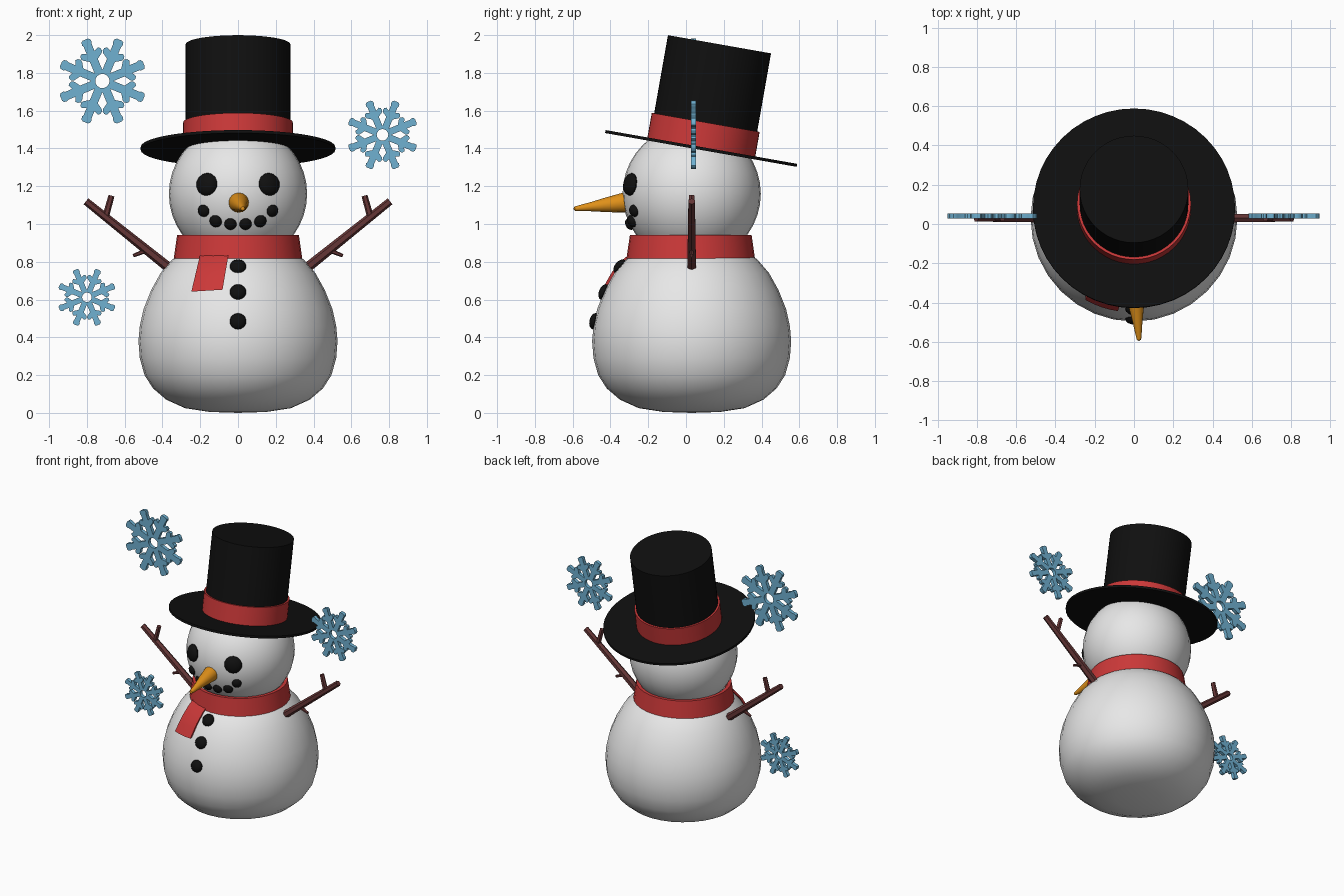
import bpy, bmesh, math
from mathutils import Vector, Matrix

if "Cube" in bpy.data.objects:
    bpy.data.objects.remove(bpy.data.objects["Cube"])


def material(name, rgb):
    m = bpy.data.materials.new(name)
    m.diffuse_color = (*rgb, 1)
    m.use_nodes = True
    m.node_tree.nodes["Principled BSDF"].inputs["Base Color"].default_value = m.diffuse_color
    return m


SNOW = material("snow white", (0.80, 0.80, 0.80))
COAL = material("coal black", (0.005, 0.005, 0.005))
RED = material("scarf red", (0.60, 0.04, 0.04))
ORANGE = material("carrot orange", (0.74, 0.28, 0.01))
BROWN = material("bark brown", (0.13, 0.037, 0.037))
ICE = material("ice blue", (0.16, 0.44, 0.64))
CY = 0.03  # depth of the body axis


def finish(bm, name, mat, matrix=Matrix(), angle=35):
    """Turn a bmesh into an object, smooth except across sharp edges."""
    bmesh.ops.remove_doubles(bm, verts=bm.verts, dist=1e-5)
    bmesh.ops.transform(bm, matrix=matrix, verts=bm.verts)
    bmesh.ops.recalc_face_normals(bm, faces=bm.faces)
    for f in bm.faces:
        f.smooth = True
    for e in bm.edges:
        e.smooth = e.calc_face_angle(0) < math.radians(angle)
    me = bpy.data.meshes.new(name)
    bm.to_mesh(me)
    bm.free()
    me.materials.append(mat)
    ob = bpy.data.objects.new(name, me)
    bpy.context.collection.objects.link(ob)
    return ob


def lathe(name, profile, mat, matrix, segs=32, closed=False):
    """Spin (radius, height) points about the local z axis."""
    bm = bmesh.new()
    pts = profile + profile[:1] if closed else profile
    vs = [bm.verts.new((r, 0, z)) for r, z in pts]
    es = [bm.edges.new(p) for p in zip(vs, vs[1:])]
    bmesh.ops.spin(bm, geom=vs + es, cent=(0, 0, 0), axis=(0, 0, 1),
                   angle=2 * math.pi, steps=segs)
    return finish(bm, name, mat, matrix)


def aim(origin, direction):
    """Matrix that moves to origin and points local z along direction."""
    q = Vector(direction).to_track_quat('Z', 'Y')
    return Matrix.Translation(origin) @ q.to_matrix().to_4x4()


def pebble(name, origin, normal, radius, thick):
    bm = bmesh.new()
    bmesh.ops.create_uvsphere(bm, u_segments=14, v_segments=8, radius=1)
    m = aim(origin, normal) @ Matrix.Diagonal((radius, radius, thick, 1))
    return finish(bm, name, COAL, m)


def stick(name, a, b, r1, r2):
    a, b = Vector(a), Vector(b)
    bm = bmesh.new()
    bmesh.ops.create_cone(bm, cap_ends=True, segments=6, radius1=r1, radius2=r2,
                          depth=(b - a).length)
    return finish(bm, name, BROWN, aim((a + b) / 2, b - a))


# Body
BODY = [(0, 0), (.15, .005), (.28, .025), (.38, .07), (.45, .13), (.495, .2),
        (.52, .29), (.527, .38), (.52, .46), (.50, .55), (.46, .65),
        (.41, .74), (.35, .81), (.27, .87), (0, .92)]
axis = Matrix.Translation((0, CY, 0))
lathe("body", BODY, SNOW, axis)


def body_radius(z):
    for (r0, z0), (r1, z1) in zip(BODY, BODY[1:]):
        if z0 <= z <= z1:
            return r0 + (r1 - r0) * (z - z0) / (z1 - z0)


# Head
HEAD, HR = Vector((0, CY, 1.16)), 0.366
bm = bmesh.new()
bmesh.ops.create_uvsphere(bm, u_segments=32, v_segments=20, radius=HR)
finish(bm, "head", SNOW, Matrix.Translation(HEAD))

# Eyes and mouth, set on the head surface
face = [("eye", .165, 1.21, .061, .032), ("mouth_outer", .182, 1.07, .033, .024),
        ("mouth_middle", .118, 1.015, .034, .024), ("mouth_inner", .04, 1.0, .033, .024)]
for name, x, z, r, t in face:
    for s, side in ((-1, "left"), (1, "right")):
        dz = z - HEAD.z
        n = Vector((s * x, -math.sqrt(HR**2 - x**2 - dz**2), dz))
        pebble(f"{name}_{side}", HEAD + n, n, r, t)

# Buttons, set on the body surface
for i, z in enumerate((.775, .64, .485)):
    slope = (body_radius(z + .03) - body_radius(z - .03)) / .06
    pebble(f"button_{i + 1}", (0, CY - body_radius(z), z), (0, -1, -slope), .044, .027)

# Carrot nose
base, tip = Vector((0.0, -.27, 1.12)), Vector((.026, -.597, 1.08))
L = (tip - base).length
lathe("nose", [(0, 0), (.05, .01), (.054, .05), (.047, .10), (.036, .17), (.025, .23),
               (.015, L - .03), (.011, L - .008), (0, L)], ORANGE, aim(base, tip - base), 16)

# Scarf collar
lathe("scarf_collar", [(.34, .818), (.322, .943), (.298, .943), (.30, .818)],
      RED, Matrix.Translation((0, .025, 0)), closed=True)

# Scarf tail, draped over the body
bm = bmesh.new()
NU, NV = 4, 6
rows = []
for j in range(NV + 1):
    t = j / NV
    row = []
    for i in range(NU + 1):
        u = i / NU
        x = (-.20 + .15 * u) * (1 - t) + (-.247 + .165 * u) * t
        z = .84 - (.198 - .01 * u) * t
        pair = []
        for off in (.004, .022):
            r = min(body_radius(z), .335 + .3 * t) + off
            pair.append(bm.verts.new((x, CY - math.sqrt(r * r - x * x), z)))
        row.append(pair)
    rows.append(row)
for j in range(NV):
    for i in range(NU):
        q = (rows[j][i], rows[j][i + 1], rows[j + 1][i + 1], rows[j + 1][i])
        for k in (0, 1):
            bm.faces.new([p[k] for p in q])
rim = (rows[0] + [r[-1] for r in rows[1:]] + rows[-1][-2::-1]
       + [r[0] for r in rows[-2:0:-1]])
for a, b in zip(rim, rim[1:] + rim[:1]):
    bm.faces.new((a[0], b[0], b[1], a[1]))
finish(bm, "scarf_tail", RED)

# Top hat, tipped backwards
hat = Matrix.Translation((0, .08, 1.40)) @ Matrix.Rotation(math.radians(-10), 4, 'X')
lathe("hat", [(0, -.008), (.515, -.008), (.515, .008), (.277, .008), (.277, .56), (0, .56)],
      COAL, hat, 48)
lathe("hat_band", [(.27, .005), (.29, .005), (.29, .14), (.27, .14)], RED, hat, 48, closed=True)

# Twig arms
for s, side in ((-1, "left"), (1, "right")):
    def p(x, z):
        return (s * x, CY, z)
    stick(f"arm_{side}", p(.34, .748), p(.805, 1.12), .027, .02)
    stick(f"upper_twig_{side}", p(.70, 1.04), p(.67, 1.15), .018, .016)
    stick(f"lower_twig_{side}", p(.48, .862), p(.555, .832), .013, .009)


# Snowflakes: eight copies of one branch outline (along, across) with a centre hole
def snowflake(name, x, z, size, thick=.026):
    a = math.pi / 8
    w = .095
    half = [(w / math.tan(a), w), (.50, w), (.58, .22), (.63, .255), (.70, .24), (.735, .19),
            (.69, w), (.86, w), (.90, .115), (.97, .105), (1.0, .06)]
    hole = [(.16 * math.cos(t), .16 * math.sin(t)) for t in (-a, 0, a)]
    outline = hole + half + [(u, -v) for u, v in reversed(half)]
    bm = bmesh.new()
    for k in range(8):
        t = a + k * 2 * a
        c, s = math.cos(t), math.sin(t)
        bm.faces.new([bm.verts.new((size * (u * c - v * s), 0, size * (u * s + v * c)))
                      for u, v in outline])
    bmesh.ops.remove_doubles(bm, verts=bm.verts, dist=1e-4)
    ext = bmesh.ops.extrude_face_region(bm, geom=bm.faces[:], use_keep_orig=True)
    bmesh.ops.translate(bm, vec=(0, thick, 0),
                        verts=[g for g in ext["geom"] if isinstance(g, bmesh.types.BMVert)])
    finish(bm, name, ICE, Matrix.Translation((x, .04 - thick / 2, z)))


snowflake("snowflake_large", -.718, 1.757, .237)
snowflake("snowflake_medium", .765, 1.472, .191)
snowflake("snowflake_small", -.80, .612, .158)
